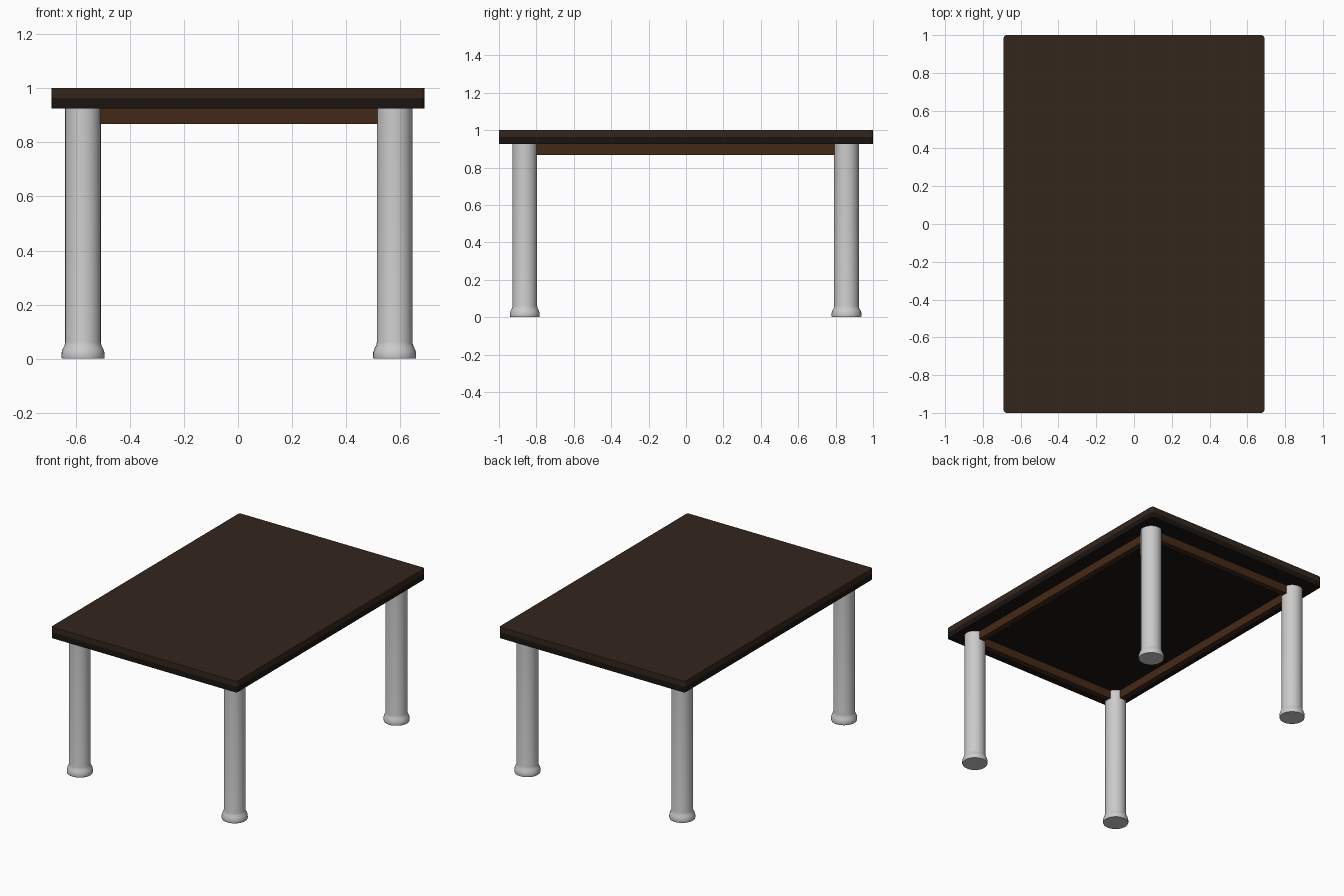
import bpy, bmesh, math

if "Cube" in bpy.data.objects:
    bpy.data.objects.remove(bpy.data.objects["Cube"])


def material(name, rgb):
    m = bpy.data.materials.new(name)
    m.diffuse_color = (*rgb, 1)
    m.use_nodes = True
    m.node_tree.nodes["Principled BSDF"].inputs["Base Color"].default_value = m.diffuse_color
    return m


def add_object(name, bm, mat=None):
    bmesh.ops.recalc_face_normals(bm, faces=bm.faces)
    mesh = bpy.data.meshes.new(name)
    bm.to_mesh(mesh)
    bm.free()
    ob = bpy.data.objects.new(name, mesh)
    bpy.context.collection.objects.link(ob)
    if mat:
        mesh.materials.append(mat)
    return ob


def box(name, lo, hi, mat, corner=0.0):
    bm = bmesh.new()
    bmesh.ops.create_cube(bm, size=1)
    for v in bm.verts:
        v.co = [(a + b) / 2 + c * (b - a) for a, b, c in zip(lo, hi, v.co)]
    if corner:
        upright = [e for e in bm.edges
                   if abs(e.verts[0].co.z - e.verts[1].co.z) > 1e-4]
        bmesh.ops.bevel(bm, geom=upright, offset=corner, segments=4,
                        profile=0.5, affect='EDGES')
    return add_object(name, bm, mat)


def turned(name, profile, x, y, sides=32):
    bm = bmesh.new()
    rings = [[bm.verts.new((x + r * math.cos(2 * math.pi * i / sides),
                            y + r * math.sin(2 * math.pi * i / sides), z))
              for i in range(sides)] for r, z in profile]
    for a, b in zip(rings, rings[1:]):
        for i in range(sides):
            j = (i + 1) % sides
            bm.faces.new((a[i], a[j], b[j], b[i]))
    bm.faces.new(rings[0])
    bm.faces.new(rings[-1])
    ob = add_object(name, bm)
    bpy.ops.object.select_all(action='DESELECT')
    ob.select_set(True)
    bpy.context.view_layer.objects.active = ob
    bpy.ops.object.shade_smooth_by_angle(angle=math.radians(40))
    return ob


dark_wood = material("dark_wood", (0.034, 0.019, 0.012))
black_wood = material("black_wood", (0.010, 0.007, 0.005))
brown_wood = material("brown_wood", (0.055, 0.022, 0.008))

# Two-layer tabletop
box("tabletop", (-0.69, -1, 0.963), (0.69, 1, 1.0), dark_wood, 0.015)
box("tabletop_underside", (-0.69, -1, 0.925), (0.69, 1, 0.963), black_wood, 0.015)

# Round legs with flared feet
LX, LY, T = 0.576, 0.86, 0.02
profile = [(0.078, 0), (0.080, 0.006), (0.079, 0.024), (0.074, 0.038),
           (0.068, 0.05), (0.066, 0.06), (0.066, 0.927)]
for sx, side in ((-1, "left"), (1, "right")):
    for sy, end in ((-1, "front"), (1, "back")):
        turned(f"{end}_{side}_leg", profile, sx * LX + 0.003, sy * LY - 0.002)

# Apron rails running between the legs
for s, end, side in ((-1, "front", "left"), (1, "back", "right")):
    box(f"{end}_rail", (-LX + 0.04, s * LY - T, 0.868),
        (LX - 0.04, s * LY + T, 0.926), brown_wood)
    box(f"{side}_rail", (s * LX - T, -LY + 0.04, 0.868),
        (s * LX + T, LY - 0.04, 0.926), brown_wood)
